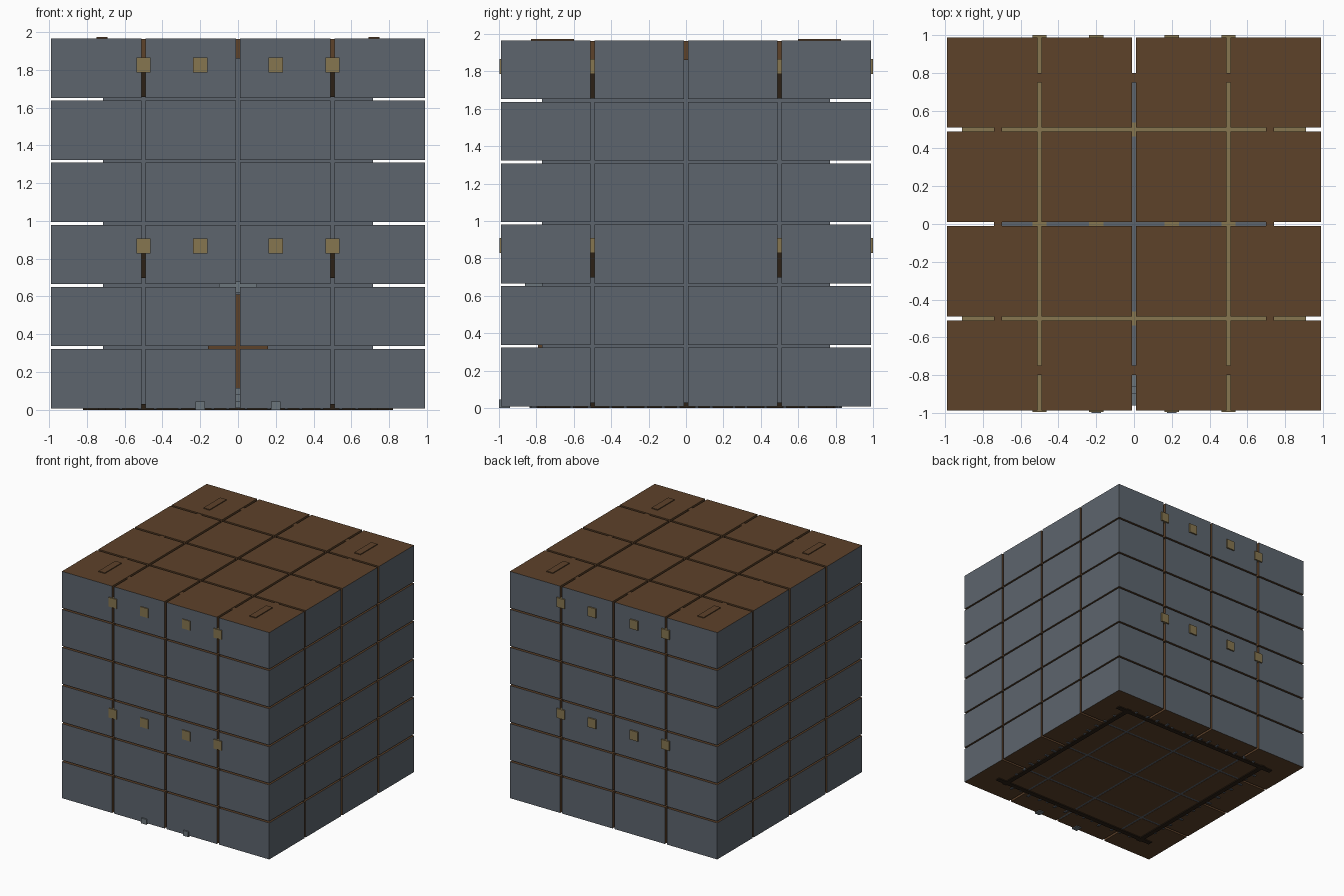
import bpy, bmesh, random

if "Cube" in bpy.data.objects:
    bpy.data.objects.remove(bpy.data.objects["Cube"])

random.seed(4)


def material(name, rgb):
    m = bpy.data.materials.new(name)
    m.diffuse_color = (*rgb, 1)
    m.use_nodes = True
    m.node_tree.nodes["Principled BSDF"].inputs["Base Color"].default_value = m.diffuse_color
    return m


SLATE = material("slate", (0.11, 0.13, 0.155))
BROWN = material("brown_wood", (0.11, 0.054, 0.023))
TAN = material("tan_wood", (0.24, 0.18, 0.08))
DARK = material("dark_wood", (0.025, 0.015, 0.008))
STONE = material("stone", (0.15, 0.18, 0.2))


def boxes(name, ranges, mats, pick=None):
    """One object from (x0, x1, y0, y1, z0, z1) boxes."""
    bm = bmesh.new()
    for x0, x1, y0, y1, z0, z1 in ranges:
        vs = bmesh.ops.create_cube(bm, size=1)["verts"]
        for v in vs:
            v.co = (x1 if v.co.x > 0 else x0,
                    y1 if v.co.y > 0 else y0,
                    z1 if v.co.z > 0 else z0)
    bm.normal_update()
    if pick:
        for f in bm.faces:
            f.material_index = pick(f)
    me = bpy.data.meshes.new(name)
    bm.to_mesh(me)
    bm.free()
    for m in mats:
        me.materials.append(m)
    ob = bpy.data.objects.new(name, me)
    bpy.context.collection.objects.link(ob)
    return ob


# Outer blocks: 4 x 4 x 6 grid, slate on the outer sides, wood on cut faces
X = [(-0.99, -0.51), (-0.49, -0.01), (0.01, 0.49), (0.51, 0.99)]
Y = [(-0.988, -0.51), (-0.49, -0.01), (0.01, 0.49), (0.51, 0.988)]
STEP = 0.3285
Z = [(0.008 + i * STEP, 0.008 + i * STEP + 0.3145) for i in range(6)]


def outer_side(f):
    c = f.calc_center_median()
    return 0 if abs(c.x) > 0.985 or abs(c.y) > 0.985 else 1


boxes("outer_blocks", [(*x, *y, *z) for x in X for y in Y for z in Z],
      [SLATE, BROWN], outer_side)

# Inner tower core seen through the seams
boxes("inner_tower", [(-0.715, 0.715, -0.77, 0.77, 0.01, 1.86)], [SLATE])

# Parapet beams around the roof, with raised crossing ends
parapet = []
for s in (-1, 1):
    parapet.append((*sorted((s * 0.70, s * 0.742)), -0.8, 0.8, 1.86, 1.962))
    parapet.append((-0.742, 0.742, *sorted((s * 0.75, s * 0.8)), 1.86, 1.962))
    for t in (-1, 1):
        parapet.append((*sorted((s * 0.69, s * 0.75)),
                        *sorted((t * 0.60, t * 0.83)), 1.86, 1.972))
boxes("parapet", parapet, [BROWN])

# Floor beams through both ends, side beams and dark brackets below them
beams, brackets = [], []
for z in (0.828, 1.785):
    for x in (-0.5, -0.2, 0.2, 0.5):
        beams.append((x - 0.038, x + 0.038, -0.996, 1.0, z, z + 0.08))
        brackets.append((x - 0.025, x + 0.025, -0.9, 0.9, z - 0.13, z))
    for y in (-0.5, 0.5):
        beams.append((-0.91, 0.91, y - 0.038, y + 0.038, z, z + 0.08))
        brackets.append((-0.85, 0.85, y - 0.025, y + 0.025, z - 0.13, z))
boxes("floor_beams", beams, [TAN])
boxes("beam_brackets", brackets, [DARK])

# Foundation ring showing under the base, with irregular stone ends
ring, studs = [], []
for s in (-1, 1):
    ring.append((*sorted((s * 0.70, s * 0.74)), -0.80, 0.80, 0.0, 0.03))
    ring.append((-0.82, 0.82, *sorted((s * 0.75, s * 0.79)), 0.0, 0.03))
    for i in range(14):
        p = -0.62 + i * 0.095 + random.uniform(-0.02, 0.02)
        r = random.uniform(0.03, 0.07)
        studs.append((*sorted((s * 0.72, s * (0.72 + r))), p, p + 0.018, 0.001, 0.03))
        studs.append((p, p + 0.018, *sorted((s * 0.77, s * (0.77 + r))), 0.001, 0.03))
boxes("foundation_ring", ring, [DARK])
boxes("foundation_stones", studs, [SLATE])

# Doorway behind the central front seam
boxes("door", [(-0.16, 0.16, -0.79, -0.77, 0.1, 0.61)], [BROWN])
boxes("door_lintel", [(-0.1, 0.1, -0.86, -0.77, 0.62, 0.68)], [STONE])

# Front steps and their end posts
boxes("front_steps", [(-0.18, 0.18, -0.96 + i * 0.06, -0.77, 0.01, 0.045 + i * 0.035)
                      for i in range(3)], [STONE])
boxes("step_posts", [(x - 0.025, x + 0.025, -1.0, -0.94, 0.0, 0.045)
                     for x in (-0.2, 0.2)], [STONE])
